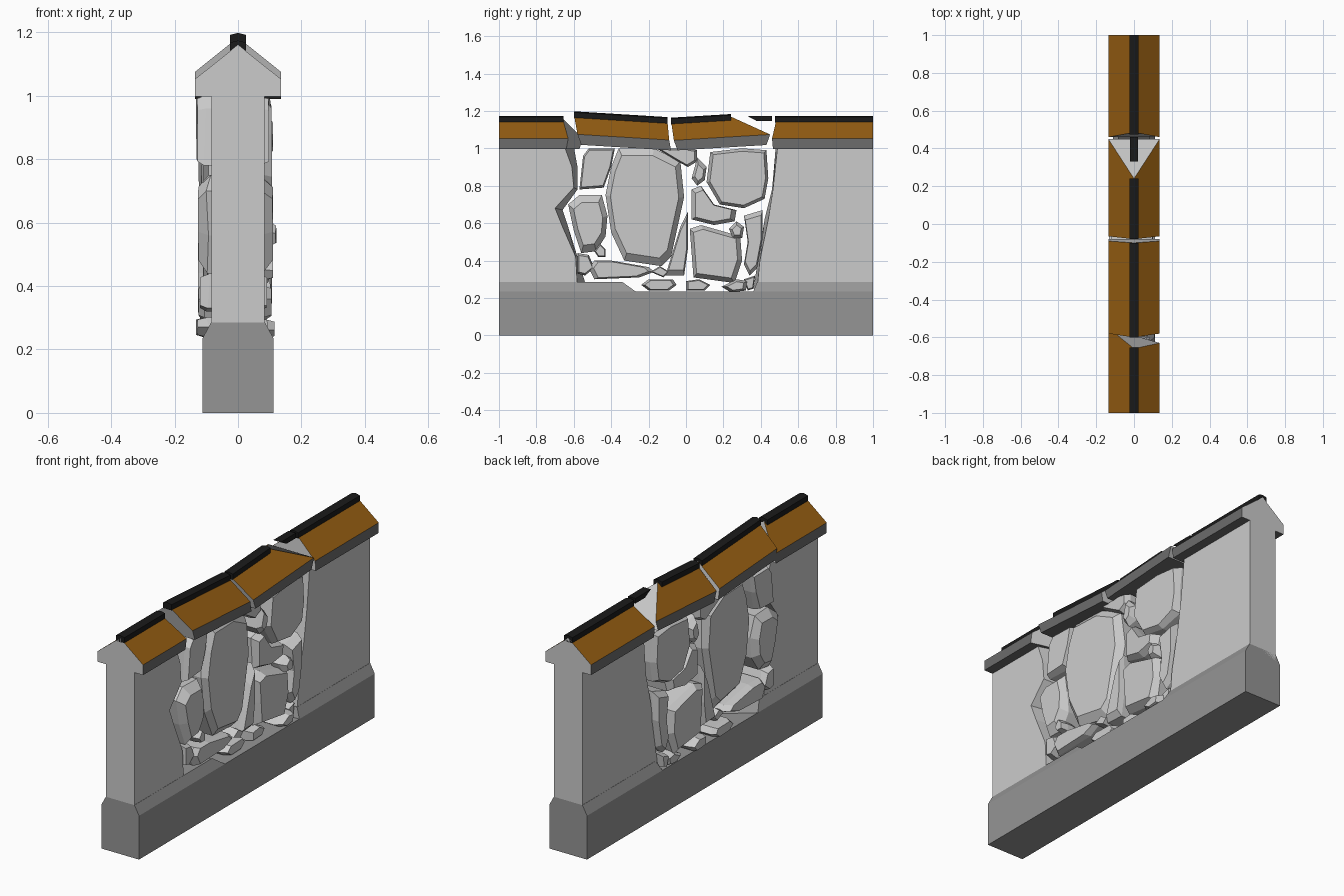
import bpy, bmesh, random
random.seed(4)


def material(name, r, g, b):
    m = bpy.data.materials.new(name)
    m.diffuse_color = (r, g, b, 1)
    return m


STONE = material("stone", .8, .8, .8)
BASE = material("base_grey", .3, .3, .3)
EAVE = material("eave_grey", .15, .15, .15)
TILE = material("tile_orange", .3, .11, .006)
RIDGE = material("ridge_black", .01, .01, .01)


def loft(name, rings, mats=(), side_mats=None):
    """Skin a chain of equal rings and close both ends."""
    bm = bmesh.new()
    vs = [[bm.verts.new(p) for p in r] for r in rings]
    n = len(rings[0])
    bm.faces.new(vs[0])
    bm.faces.new(vs[-1])
    for a, b in zip(vs, vs[1:]):
        for i in range(n):
            j = (i + 1) % n
            f = bm.faces.new((a[i], a[j], b[j], b[i]))
            if side_mats:
                f.material_index = side_mats[i]
    bmesh.ops.recalc_face_normals(bm, faces=bm.faces)
    me = bpy.data.meshes.new(name)
    bm.to_mesh(me)
    bm.free()
    for m in mats:
        me.materials.append(m)
    ob = bpy.data.objects.new(name, me)
    bpy.context.collection.objects.link(ob)
    return ob


# Base plinth and its two chamfered top strips, broken away in the middle
def strip(name, profile, y0s, y1s, mat):
    loft(name, [[(x, y, z) for (x, z), y in zip(profile, ys)] for ys in (y0s, y1s)], [mat])


strip("base_plinth", [(-.112, 0), (.112, 0), (.112, .235), (-.112, .235)], [-1] * 4, [1] * 4, BASE)
chamfer = [(-.112, .235), (.112, .235), (.085, .285), (-.085, .285)]
strip("base_chamfer_left", chamfer, [-1] * 4, [-.45, -.27, -.34, -.5], BASE)
strip("base_chamfer_right", chamfer, [.36, .36, .38, .38], [1] * 4, BASE)


# Standing wall halves with jagged broken edges (right-side edge, left-side edge)
def wall(name, end, right, left):
    rings = []
    for x, edge in ((.084, right), (-.084, left)):
        rings.append([(x, end, .25)] + [(x, y, z) for y, z in edge] + [(x, end, 1.01)])
    loft(name, rings)


wall("wall_left", -1,
     [(-.58, .25), (-.59, .42), (-.66, .58), (-.70, .68), (-.6, .79), (-.61, .9), (-.65, 1.01)],
     [(-.53, .25), (-.58, .42), (-.63, .58), (-.66, .67), (-.58, .78), (-.58, .9), (-.6, 1.01)])
wall("wall_right", 1,
     [(.38, .25), (.395, .4), (.44, .62), (.465, .78), (.49, 1.01)],
     [(.36, .25), (.385, .4), (.42, .62), (.46, .78), (.48, 1.01)])

# Roof caps: underside and eaves dark, slopes tiled, ends bare stone
CAP = [(-.136, .997), (.136, .997), (.136, 1.052), (0, 1.16), (-.136, 1.052)]
RIB = [(-.025, 1.138), (.025, 1.138), (.025, 1.168), (0, 1.174), (-.025, 1.168)]


def cap(name, y0s, y1s, ridge, t0=0, t1=0):
    a, b = min(y0s), max(y1s)

    def ring(profile, ys):
        return [(x, y, z + t0 + (t1 - t0) * (y - a) / (b - a)) for (x, z), y in zip(profile, ys)]
    loft("roof_" + name, [ring(CAP, y0s), ring(CAP, y1s)], [STONE, EAVE, TILE], [1, 1, 2, 2, 1])
    loft("ridge_" + name, [ring(RIB, [y] * 5) for y in ridge], [RIDGE])


cap("left_end", [-1] * 5, [-.57, -.64, -.63, -.66, -.55], (-1, -.655))
cap("middle_left", [-.56, -.56, -.58, -.6, -.58], [-.08, -.08, -.09, -.1, -.09], (-.6, -.1), .024, -.008)
cap("middle_right", [-.045, -.045, -.065, -.08, -.065], [.43, .43, .45, .24, .45], (-.08, .24), -.01, .022)
cap("right_end", [.465, .465, .46, .485, .46], [1] * 5, (.475, 1))

# Loose ridge fragment over the broken roof
strip("ridge_fragment", [(-.022, 1.145), (.022, 1.145), (.022, 1.172), (-.022, 1.172)],
      [.38, .38, .33, .33], [.46] * 4, RIDGE)


# Rubble: faceted stones from an outline (y, z) with an inset face on each side
def stone(name, pts, x0=-.1, x1=.1, face=.8):
    cy = sum(p[0] for p in pts) / len(pts)
    cz = sum(p[1] for p in pts) / len(pts)
    tilt = random.uniform(-.05, .05)
    rings = []
    for x, s in ((x0, face), (x0 + .03, 1), (x1 - .035, 1), (x1, face)):
        rings.append([(x + tilt * (y - cy) + (random.uniform(-.012, .012) if s == 1 else 0),
                       cy + (y - cy) * s, cz + (z - cz) * s) for y, z in pts])
    loft("rubble_" + name, rings)


stone("upper_left", [(-.57, .78), (-.55, .96), (-.52, 1), (-.38, 1), (-.4, .9), (-.44, .79)], -.13, .095, .9)
stone("large", [(-.43, .75), (-.4, .9), (-.36, 1), (-.17, 1), (-.03, .93), (-.01, .74), (-.08, .42),
                (-.13, .37), (-.33, .4), (-.4, .55)], -.1, .1, .87)
stone("left_oval", [(-.63, .7), (-.57, .75), (-.45, .75), (-.42, .64), (-.43, .53), (-.48, .45),
                    (-.56, .44), (-.6, .56)], -.125, .11, .74)
stone("left_pebble", [(-.49, .45), (-.46, .49), (-.43, .46), (-.43, .42), (-.47, .42)], .0, .11)
stone("left_foot", [(-.58, .44), (-.52, .43), (-.49, .36), (-.54, .32), (-.58, .33)], -.12, .09)
stone("lower_left", [(-.52, .36), (-.49, .4), (-.4, .4), (-.2, .365), (-.17, .34), (-.25, .31), (-.49, .3)],
      -.125, .105, .84)
stone("lower_chip", [(-.19, .34), (-.14, .37), (-.09, .34), (-.12, .31)], -.1, .1)
stone("bottom_flat", [(-.24, .27), (-.2, .3), (-.07, .3), (-.05, .27), (-.09, .24), (-.2, .24)], -.13, .09)
stone("bottom_middle", [(0, .29), (.07, .3), (.13, .27), (.1, .24), (0, .24)], -.13, .08)
stone("bottom_right", [(.19, .26), (.27, .3), (.33, .29), (.32, .24), (.24, .23)], -.12, .115, .65)
stone("centre_shard", [(-.11, .32), (-.03, .58), (.01, .66), (.01, .46), (-.01, .32)], -.11, .1)
stone("top_centre", [(-.16, 1), (0, 1), (.06, .99), (.06, .93), (.01, .9), (-.06, .94)], -.12, .1)
stone("top_pebble", [(.03, .84), (.06, .95), (.11, .9), (.1, .83), (.06, .8)], -.11, .11, .6)
stone("upper_right", [(.11, .82), (.13, .98), (.3, 1), (.43, .99), (.44, .84), (.42, .73), (.31, .68),
                      (.18, .7)], -.12, .1, .9)
stone("middle_right", [(.03, .78), (.08, .8), (.15, .7), (.27, .67), (.26, .61), (.15, .59), (.03, .62)],
      -.1, .095)
stone("lower_right", [(.02, .57), (.08, .59), (.29, .53), (.3, .4), (.26, .28), (.04, .31), (.03, .44)],
      -.125, .105, .84)
stone("right_pebble", [(.23, .57), (.27, .61), (.31, .58), (.3, .52), (.25, .52)], .02, .12, .6)
stone("right_column", [(.31, .64), (.41, .67), (.41, .52), (.38, .36), (.34, .32), (.31, .38), (.33, .5)],
      -.12, .1, .85)
stone("right_foot", [(.31, .3), (.37, .32), (.36, .25), (.33, .24)], -.12, .08)
